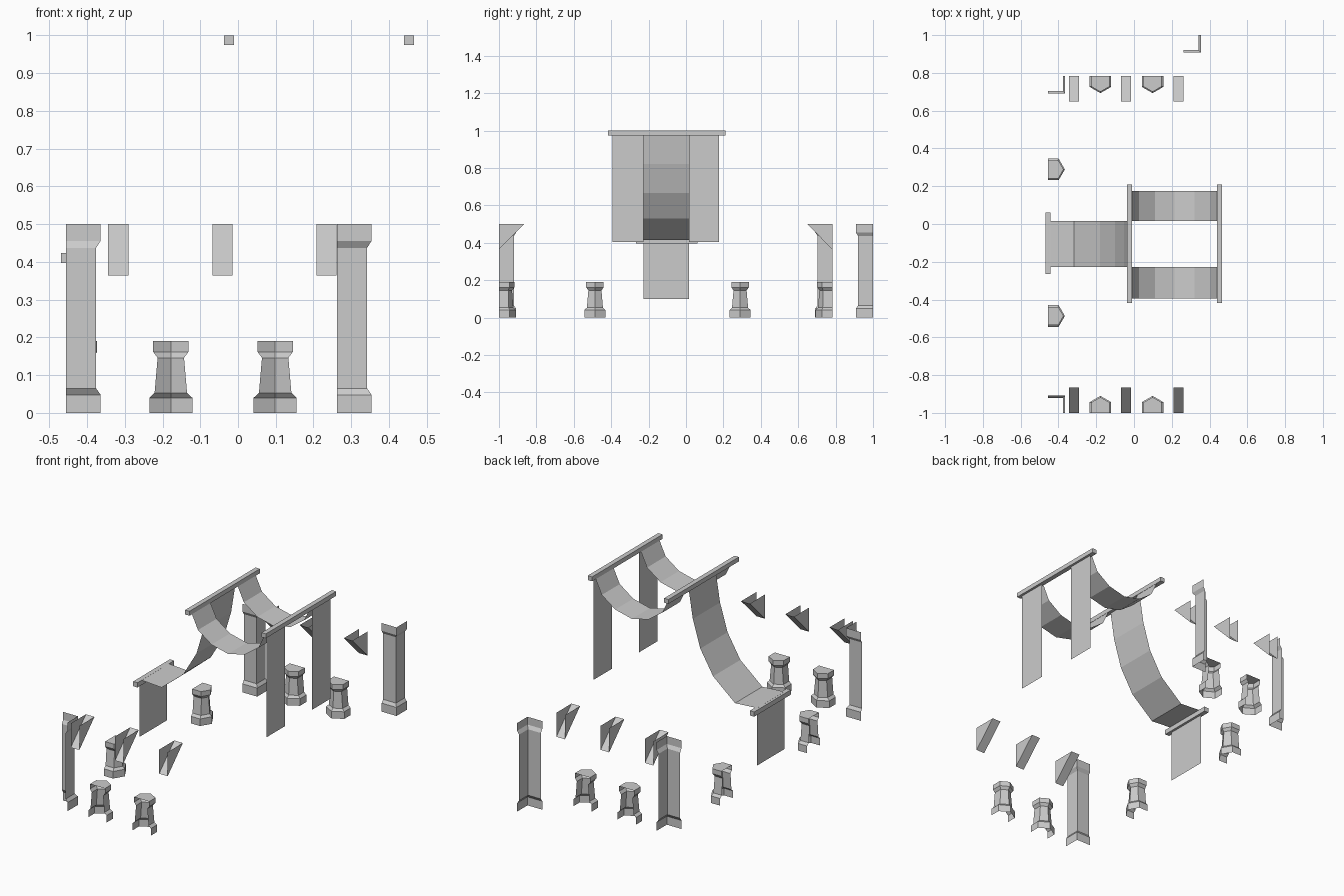
import bpy, bmesh, math
from mathutils import Matrix, Vector

if "Cube" in bpy.data.objects:
    bpy.data.objects.remove(bpy.data.objects["Cube"])

stone = bpy.data.materials.new("plain grey")
stone.diffuse_color = (0.6, 0.6, 0.6, 1)
stone.use_nodes = True
stone.node_tree.nodes["Principled BSDF"].inputs["Base Color"].default_value = stone.diffuse_color


def finish(name, bm, matrix=None):
    """Turn a bmesh into a named, flat shaded object."""
    if matrix is not None:
        bm.transform(matrix)
        if matrix.determinant() < 0:
            bmesh.ops.reverse_faces(bm, faces=bm.faces[:])
    me = bpy.data.meshes.new(name)
    bm.to_mesh(me)
    bm.free()
    me.materials.append(stone)
    ob = bpy.data.objects.new(name, me)
    bpy.context.collection.objects.link(ob)
    return ob


def loft(rings, cap=False):
    """Skin open polylines of equal length; optionally close the last one."""
    bm = bmesh.new()
    rows = [[bm.verts.new(p) for p in ring] for ring in rings]
    for a, b in zip(rows, rows[1:]):
        for i in range(len(a) - 1):
            bm.faces.new((a[i], a[i + 1], b[i + 1], b[i]))
    if cap:
        bm.faces.new(rows[-1])
    return bm


def place(x, y, angle=0, mirror=1):
    return (Matrix.Translation((x, y, 0)) @ Matrix.Rotation(math.radians(angle), 4, 'Z')
            @ Matrix.Diagonal((1, mirror, 1, 1)))


LEFT, RIGHT, FRONT, BACK = -0.456, 0.262, -1.0, 0.783

# Corner pillars: two-sided shells with a flared foot and head
PILLAR = [(0.092, 0), (0.092, 0.048), (0.08, 0.065),
          (0.08, 0.437), (0.092, 0.456), (0.092, 0.5)]
for x, y, m in ((LEFT, FRONT, 1), (LEFT, BACK, -1), (RIGHT, 1.0, -1)):
    rings = [[(w, 0, z), (w, w, z), (0, w, z)] for w, z in PILLAR]
    finish("corner_pillar", loft(rings), place(x, y, 0, m))

# Half columns against the walls: half width, side depth, tip depth, height
COLUMN = [(0.057, 0.057, 0.090, 0), (0.057, 0.057, 0.090, 0.040),
          (0.043, 0.052, 0.077, 0.053), (0.035, 0.050, 0.070, 0.146),
          (0.047, 0.056, 0.083, 0.162), (0.047, 0.056, 0.083, 0.19)]
SPOTS = [(-0.178, FRONT, 0), (0.0985, FRONT, 0), (-0.178, BACK, 180), (0.0985, BACK, 180),
         (LEFT, 0.289, -90), (LEFT, -0.487, -90)]
for x, y, angle in SPOTS:
    rings = [[(h, 0, z), (h, s, z), (0, t, z), (-h, s, z), (-h, 0, z)]
             for h, s, t, z in COLUMN]
    finish("half_column", loft(rings, cap=True), place(x, y, angle))

# Ceiling braces: sloped underside with two triangular cheeks
for y, m in ((FRONT, 1), (BACK, -1)):
    for x in (-0.3175, -0.0415, 0.2345):
        bm = bmesh.new()
        l, r = ([bm.verts.new((sx * 0.0267, py, pz))
                 for py, pz in ((0, 0.5), (0, 0.364), (0.135, 0.5))] for sx in (-1, 1))
        bm.faces.new((l[1], l[2], r[2], r[1]))
        bm.faces.new((l[0], l[2], l[1]))
        bm.faces.new(r)
        finish("ceiling_brace", bm, place(x, y, 0, m))

# Square rods carrying the cloth
TOP_A, TOP_B, LOW = -0.024, 0.453, -0.455
for x, z, y0, y1 in ((TOP_A, 0.9875, -0.418, 0.21), (TOP_B, 0.9875, -0.418, 0.21),
                     (LOW, 0.41, -0.266, 0.061)):
    bm = bmesh.new()
    bmesh.ops.create_cube(bm, size=1)
    finish("cloth_rod", bm, Matrix.Translation((x, (y0 + y1) / 2, z))
           @ Matrix.Diagonal((0.027, y1 - y0, 0.027 if z < 0.5 else 0.025, 1)))


def cloth(name, path, y0, y1):
    finish(name, loft([[(x, y0, z), (x, y1, z)] for x, z in path]))


# Two side cloths sagging between the upper rods, with hanging ends
sag = [(TOP_A, 1.0), (0.026, 0.895), (0.11, 0.835), (0.2145, 0.81),
       (0.319, 0.835), (0.403, 0.895), (TOP_B, 1.0)]
for y0, y1 in ((-0.394, -0.228), (0.015, 0.176)):
    cloth("side_cloth", sag, y0, y1)
    cloth("side_cloth_end", [(TOP_B, 1.0), (TOP_B, 0.403)], y0, y1)

# Middle cloth sweeping down to the low rod, with its hanging end
cloth("middle_cloth", [(TOP_A, 1.0), (-0.053, 0.82), (-0.10, 0.665), (-0.18, 0.53),
                       (-0.317, 0.415), (LOW, 0.424)], -0.228, 0.015)
cloth("middle_cloth_end", [(LOW, 0.424), (LOW, 0.1)], -0.228, 0.015)
